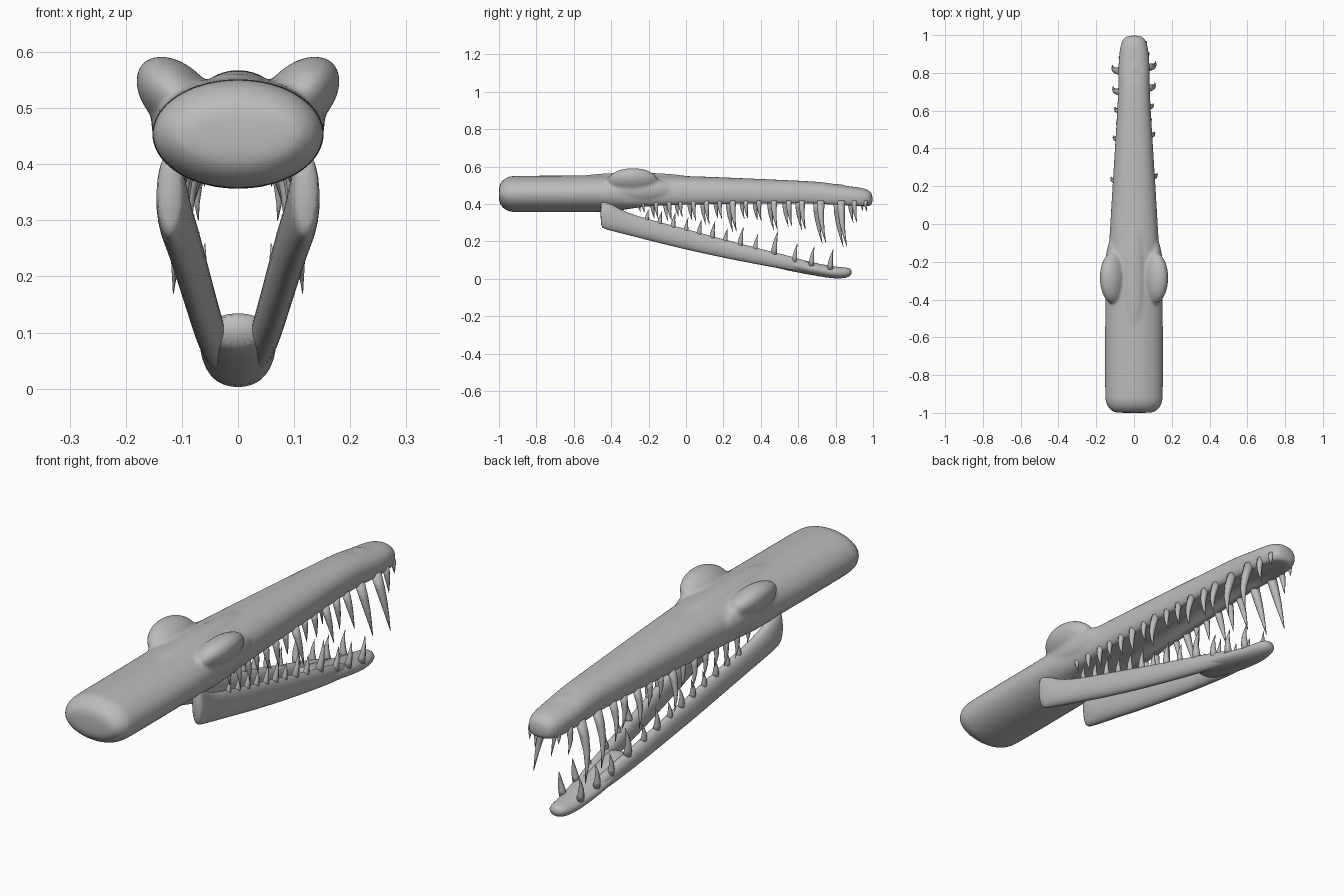
import bpy, bmesh, math
from mathutils import Vector

cube = bpy.data.objects.get("Cube")
if cube:
    bpy.data.objects.remove(cube, do_unlink=True)

GREY = (0.5, 0.5, 0.5, 1.0)
grey = bpy.data.materials.new("plain grey")
grey.use_nodes = True
grey.diffuse_color = GREY
grey.node_tree.nodes["Principled BSDF"].inputs["Base Color"].default_value = GREY


def finish(name, bm, subsurf=0):
    """Turn a bmesh into a smooth grey object."""
    bmesh.ops.recalc_face_normals(bm, faces=bm.faces)
    mesh = bpy.data.meshes.new(name)
    bm.to_mesh(mesh)
    bm.free()
    mesh.materials.append(grey)
    mesh.shade_smooth()
    obj = bpy.data.objects.new(name, mesh)
    bpy.context.collection.objects.link(obj)
    if subsurf:
        mod = obj.modifiers.new("Smooth", 'SUBSURF')
        mod.levels = mod.render_levels = subsurf
    return obj


def skin(bm, rings):
    """Bridge equal rings of points and cap both ends."""
    loops = [[bm.verts.new(p) for p in ring] for ring in rings]
    for a, b in zip(loops, loops[1:]):
        for i in range(len(a)):
            j = (i + 1) % len(a)
            bm.faces.new((a[i], a[j], b[j], b[i]))
    bm.faces.new(loops[0])
    bm.faces.new(loops[-1])


def loft(name, stations, sides=24):
    """Stations: y, centre x, half width, top z, bottom z, palate depth."""
    rings = []
    for y, cx, w, top, bottom, hollow in stations:
        ring = []
        for i in range(sides):
            a = 2 * math.pi * i / sides
            c, s = math.cos(a), math.sin(a)
            # Squarer lips where the palate is hollow
            power = (0.7 if s < 0 else 0.9) if hollow else 1
            u = math.copysign(abs(c) ** power, c)
            v = math.copysign(abs(s) ** power, s)
            z = (top + bottom) / 2 + v * (top - bottom) / 2
            if s < 0:
                z += hollow * max(0, 1 - (u / 0.75) ** 2)
            ring.append((cx + u * w, y, z))
        rings.append(ring)
    bm = bmesh.new()
    skin(bm, rings)
    return finish(name, bm, 1)


def ellipsoid(name, centre, radii, tilt=0):
    bpy.ops.mesh.primitive_uv_sphere_add(segments=32, ring_count=18, radius=1,
                                         location=centre, rotation=(0, tilt, 0))
    obj = bpy.context.object
    obj.name = name
    obj.scale = radii
    obj.data.materials.append(grey)
    obj.data.shade_smooth()
    return obj


def sample(stations, y, col):
    """Interpolate one column of a station list at y."""
    for a, b in zip(stations, stations[1:]):
        if a[0] <= y <= b[0]:
            t = (y - a[0]) / (b[0] - a[0])
            return a[col] + t * (b[col] - a[col])
    return stations[-1][col]


# Neck and skull running forward into the long snout
rear = []
for k in range(6):
    a = math.radians(10 + 16 * k)
    h = 0.025 + 0.074 * math.sin(a)
    rear.append((-0.915 - 0.087 * math.cos(a), 0, 0.083 + 0.072 * math.sin(a),
                 0.454 + h, 0.454 - h, 0))
head = rear + [
    (-0.60, 0, 0.155, 0.553, 0.355, 0),
    (-0.42, 0, 0.154, 0.556, 0.356, 0),
    (-0.30, 0, 0.148, 0.557, 0.362, 0.01),
    (-0.15, 0, 0.135, 0.556, 0.372, 0.04),
    (0.10, 0, 0.121, 0.548, 0.376, 0.05),
    (0.40, 0, 0.102, 0.535, 0.382, 0.05),
    (0.62, 0, 0.088, 0.525, 0.386, 0.04),
    (0.74, 0, 0.083, 0.519, 0.382, 0.04),
    (0.83, 0, 0.084, 0.500, 0.378, 0.03),
    (0.92, 0, 0.078, 0.491, 0.377, 0.02),
    (0.97, 0, 0.066, 0.482, 0.377, 0.01),
    (1.00, 0, 0.042, 0.458, 0.392, 0),
]
skull = loft("head_and_snout", head)

# Raised crown, nostril mound, bulging eyes and their sockets
bumps = [ellipsoid("crown_ridge", (0, -0.28, 0.532), (0.06, 0.33, 0.036)),
         ellipsoid("nostril_mound", (0, 0.80, 0.490), (0.034, 0.06, 0.018))]
for side in (1, -1):
    bumps.append(ellipsoid("eye", (side * 0.108, -0.285, 0.519),
                           (0.057, 0.139, 0.087), side * math.radians(45)))
    bumps.append(ellipsoid("socket", (side * 0.103, -0.26, 0.475),
                           (0.052, 0.20, 0.068)))

# Melt the bumps into the skull
bpy.ops.object.select_all(action='DESELECT')
for obj in bumps + [skull]:
    obj.select_set(True)
bpy.context.view_layer.objects.active = skull
bpy.ops.object.join()
remesh = skull.modifiers.new("Fuse", 'REMESH')
remesh.mode = 'VOXEL'
remesh.voxel_size = 0.008
remesh.use_smooth_shade = True
blend = skull.modifiers.new("Blend", 'SMOOTH')
blend.factor = 0.5
blend.iterations = 6

# Lower jaw branches, one per side
branch = [
    (-0.458, 0.121, 0.020, 0.430, 0.278, 0),
    (-0.440, 0.120, 0.027, 0.430, 0.266, 0),
    (-0.39, 0.116, 0.030, 0.395, 0.253, 0),
    (-0.32, 0.109, 0.030, 0.356, 0.236, 0),
    (-0.20, 0.097, 0.029, 0.320, 0.205, 0),
    (0.00, 0.082, 0.028, 0.268, 0.155, 0),
    (0.20, 0.068, 0.027, 0.213, 0.112, 0),
    (0.40, 0.055, 0.027, 0.161, 0.073, 0),
    (0.55, 0.044, 0.026, 0.124, 0.046, 0),
    (0.70, 0.032, 0.022, 0.082, 0.024, 0),
]
for side, label in ((1, "left"), (-1, "right")):
    loft(label + "_jaw_branch",
         [(y, side * x, w, t, b, h) for y, x, w, t, b, h in branch], 16)

# Fused front of the lower jaw
chin = [
    (0.44, 0, 0.050, 0.140, 0.075, 0),
    (0.48, 0, 0.067, 0.133, 0.058, 0),
    (0.60, 0, 0.070, 0.106, 0.033, 0),
    (0.72, 0, 0.061, 0.079, 0.011, 0),
    (0.80, 0, 0.051, 0.065, 0.000, 0),
    (0.86, 0, 0.042, 0.062, 0.004, 0),
    (0.887, 0, 0.024, 0.052, 0.020, 0),
]
loft("chin", chin, 20)


def tooth(bm, base, tip, radius):
    """Curved cone from base to tip, bowing slightly sideways."""
    base, tip = Vector(base), Vector(tip)
    bow = Vector((math.copysign(0.05, base.x), -0.04, 0)) * (tip - base).length
    rings = []
    for t in (0, 0.25, 0.5, 0.75, 1):
        c = base.lerp(tip, t) + bow * math.sin(math.pi * t)
        r = radius * max(0.04, 1 - t ** 1.4)
        rings.append([(c.x + r * math.cos(a), c.y + r * math.sin(a), c.z)
                      for a in (math.tau * i / 8 for i in range(8))])
    skin(bm, rings)


# Upper teeth: position along the snout and tip height, sides staggered
upper = [(-0.24, .355), (-.17, .32), (-.10, .31), (-.04, .33), (.03, .31),
         (.10, .29), (.17, .32), (.24, .25), (.31, .32), (.38, .31),
         (.46, .26), (.54, .28), (.61, .26), (.71, .19), (.82, .17),
         (.89, .30), (.95, .36)]
bm = bmesh.new()
for y, z in upper:
    length = 0.41 - z
    lean = 0.2 if length > 0.14 else 0.06
    for side in (1, -1):
        x = sample(head, y, 2) * 0.8
        root = y + 0.01 * side
        tooth(bm, (side * x, root, 0.42),
              (side * (x + lean * length), root + 0.13 * length, z),
              0.009 + 0.055 * length)
finish("upper_teeth", bm)

# Lower teeth rising from the jaw branches and chin
lower = [(-.21, .05), (-.14, .06), (-.07, .07), (0, .06), (.07, .07),
         (.14, .08), (.21, .06), (.29, .09), (.37, .07), (.47, .115),
         (.58, .08), (.67, .085), (.77, .09)]
bm = bmesh.new()
for y, length in lower:
    for side in (1, -1):
        on_branch = y < 0.5
        row = branch if on_branch else chin
        x = sample(row, y, 1) if on_branch else sample(row, y, 2) * 0.72
        z = sample(row, y, 3)
        tooth(bm, (side * x, y, z - 0.02),
              (side * (x + 0.08 * length), y + 0.2 * length, z + length),
              0.009 + 0.08 * length)
finish("lower_teeth", bm)
